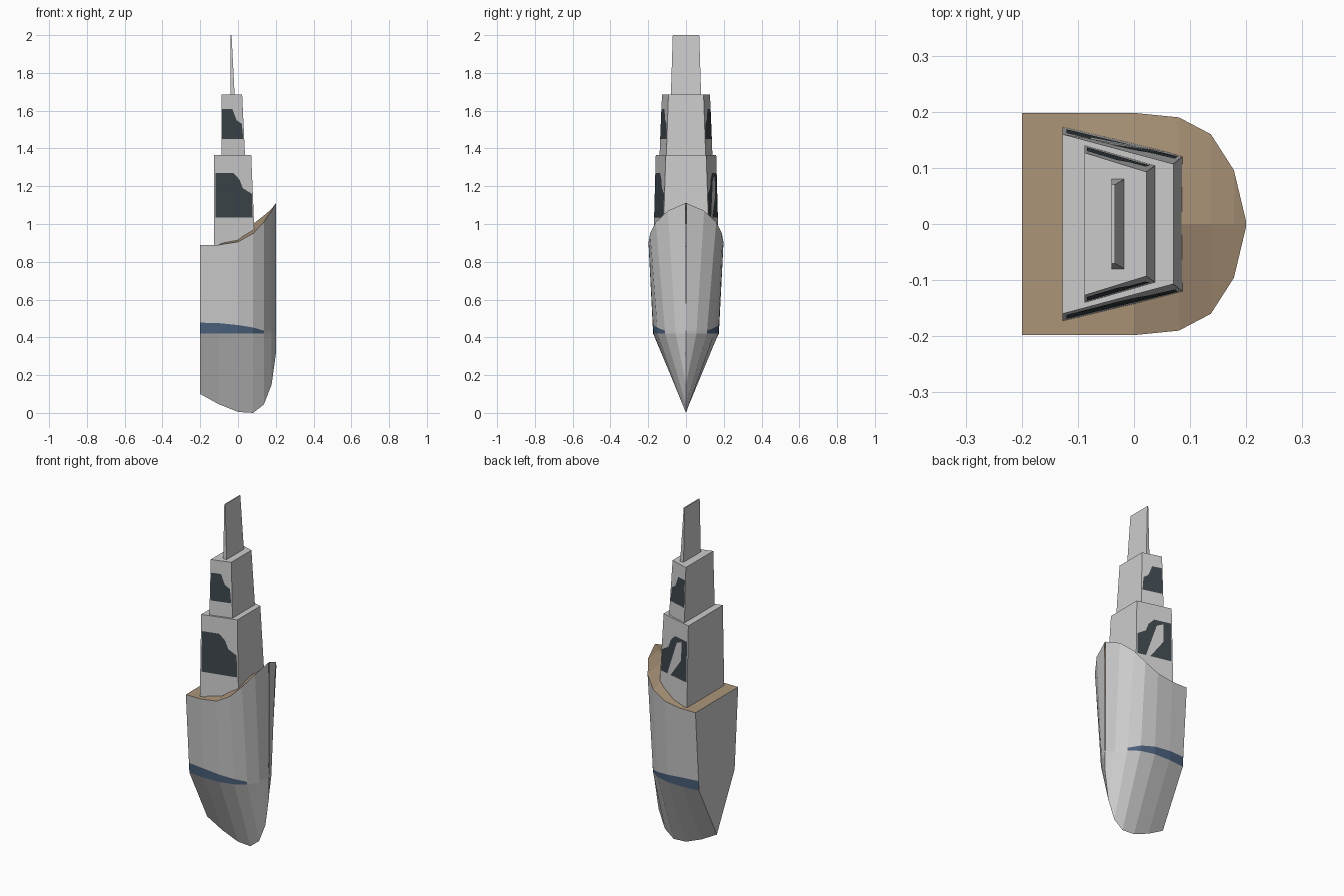
import bpy
import bmesh

if "Cube" in bpy.data.objects:
    bpy.data.objects.remove(bpy.data.objects["Cube"])


def material(name, color):
    m = bpy.data.materials.new(name)
    m.diffuse_color = (*color, 1)
    m.use_nodes = True
    m.node_tree.nodes["Principled BSDF"].inputs["Base Color"].default_value = m.diffuse_color
    return m


GREY = material("grey_paint", (0.6, 0.6, 0.6))
BLUE = material("blue_stripe", (0.07, 0.12, 0.2))
WOOD = material("deck_wood", (0.41, 0.3, 0.19))
DARK = material("dark_glass", (0.045, 0.06, 0.07))


def make(name, verts, faces, mats, recalc=True):
    """faces: list of (vertex indices, material slot)"""
    bm = bmesh.new()
    vs = [bm.verts.new(v) for v in verts]
    for ids, slot in faces:
        bm.faces.new([vs[i] for i in ids]).material_index = slot
    if recalc:
        bmesh.ops.recalc_face_normals(bm, faces=bm.faces)
    me = bpy.data.meshes.new(name)
    bm.to_mesh(me)
    bm.free()
    for m in mats:
        me.materials.append(m)
    ob = bpy.data.objects.new(name, me)
    bpy.context.collection.objects.link(ob)
    return ob


# Hull stations: x, keel z, chine half width, stripe top z, rim half width, rim z, deck centre z
STATIONS = [
    (-0.20, 0.10, 0.165, 0.478, 0.198, 0.89, 0.89),
    (-0.10, 0.045, 0.174, 0.475, 0.198, 0.89, 0.89),
    (0.00, 0.005, 0.172, 0.465, 0.198, 0.905, 0.94),
    (0.08, 0.0, 0.150, 0.452, 0.190, 0.95, 1.00),
    (0.137, 0.045, 0.110, 0.435, 0.160, 1.01, 1.045),
    (0.178, 0.15, 0.055, 0.435, 0.096, 1.07, 1.08),
    (0.20, 0.31, 0.0005, 0.435, 0.004, 1.11, 1.11),
]
CHINE = 0.42

# Hull: keel, chine, stripe and rim rows on both sides, open slit at the stem
verts, faces = [], []
for x, zk, yc, zs, yr, zr, zc in STATIONS:
    ys = yc + (yr - yc) * (zs - CHINE) / (zr - CHINE)
    half = [(yr, zr), (ys, zs), (yc, CHINE)]
    ring = [(-y, z) for y, z in half] + [(0, zk)] + half[::-1]
    verts += [(x, y, z) for y, z in ring]
for i in range(len(STATIONS) - 1):
    for j in range(6):
        a = i * 7 + j
        faces.append(((a, a + 1, a + 8, a + 7), 1 if j in (1, 4) and i < 4 else 0))
faces.append((range(7), 0))
make("hull", verts, faces, [GREY, BLUE])

# Deck: crowned surface between the rims
verts, faces = [], []
for x, zk, yc, zs, yr, zr, zc in STATIONS:
    verts += [(x, -yr, zr), (x, 0, zc), (x, yr, zr)]
for i in range(len(STATIONS) - 1):
    for j in range(2):
        a = i * 3 + j
        faces.append(((a, a + 3, a + 4, a + 1), 0))
make("deck", verts, faces, [WOOD], recalc=False)


def tier(name, bottom, top, window=None):
    """Tapered block; bottom and top are (z, aft x, fore x, aft half width, fore half width)."""
    v = []
    for z, xa, xf, ya, yf in (bottom, top):
        v += [(xa, -ya, z), (xf, -yf, z), (xf, yf, z), (xa, ya, z)]
    f = [((3, 2, 1, 0), 0), ((4, 5, 6, 7), 0)]
    f += [((i, (i + 1) % 4, 4 + (i + 1) % 4, 4 + i), 0) for i in range(4)]
    make(name, v, f, [GREY])
    if not window:
        return
    # Dark side windows laid on the sloping walls
    for side, label in ((-1, "right"), (1, "left")):
        pts = []
        for x, z in window:
            t = (z - bottom[0]) / (top[0] - bottom[0])
            xa, xf, ya, yf = [b + (c - b) * t for b, c in zip(bottom[1:], top[1:])]
            y = ya + (yf - ya) * (x - xa) / (xf - xa) + 0.0015
            pts.append((x, side * y, z))
        if side > 0:
            pts.reverse()
        make(f"{name}_window_{label}", pts, [(range(len(pts)), 0)], [DARK], recalc=False)


# Superstructure tiers and mast
tier("lower_tower", (0.88, -0.127, 0.09, 0.173, 0.123), (1.365, -0.127, 0.07, 0.16, 0.107),
     [(-0.12, 1.035), (0.078, 1.035), (0.073, 1.16), (0.025, 1.19),
      (0.008, 1.235), (-0.025, 1.27), (-0.12, 1.27)])
tier("upper_tower", (1.365, -0.088, 0.037, 0.14, 0.104), (1.685, -0.088, 0.022, 0.127, 0.093),
     [(-0.084, 1.45), (0.028, 1.45), (0.02, 1.53), (-0.008, 1.55),
      (-0.03, 1.61), (-0.084, 1.61)])
tier("mast", (1.685, -0.04, -0.018, 0.08, 0.08), (2.0, -0.04, -0.034, 0.07, 0.07))
